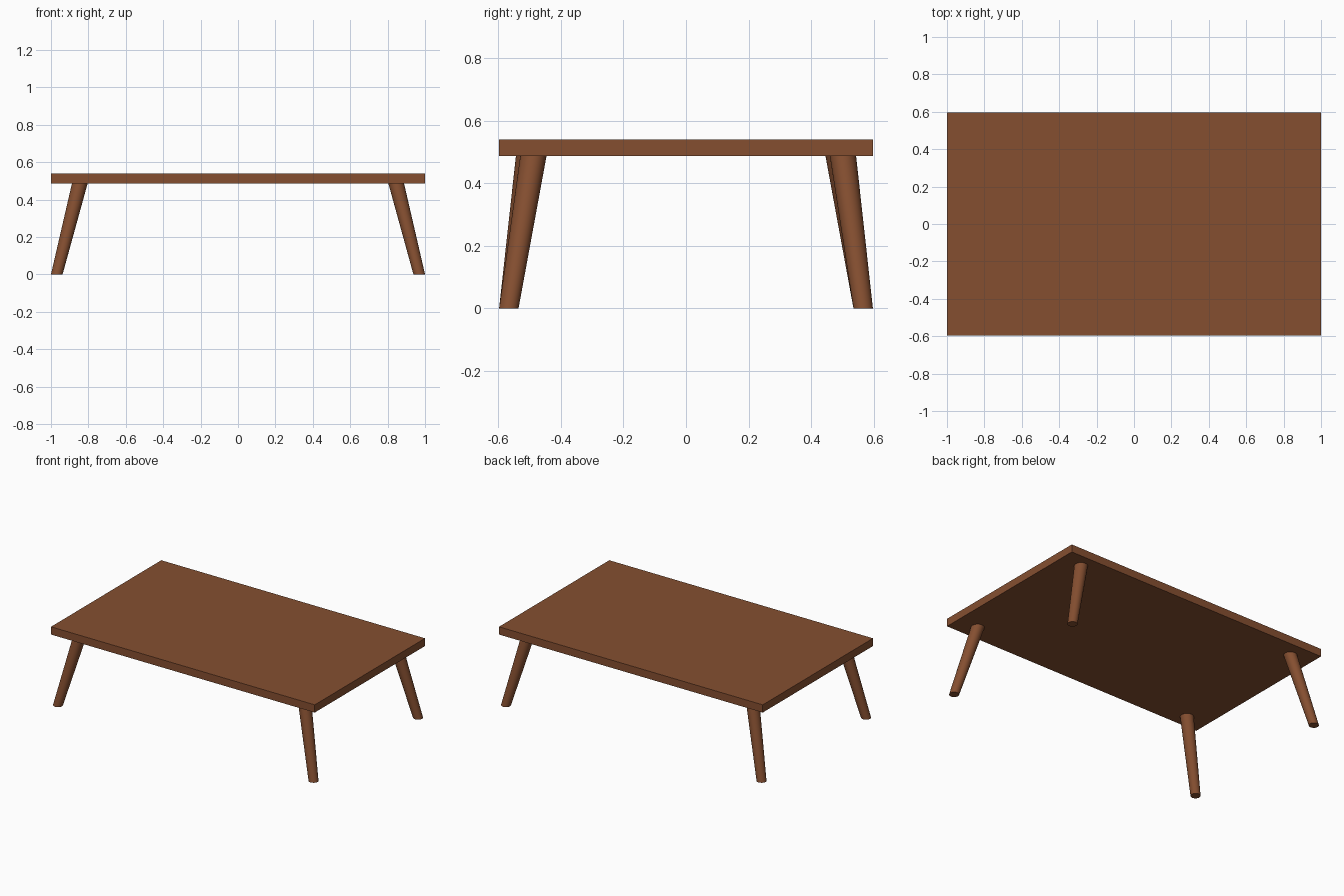
import bpy, bmesh, math
from mathutils import Vector

if "Cube" in bpy.data.objects:
    bpy.data.objects.remove(bpy.data.objects["Cube"])

TOP_Z, UNDER_Z = 0.54, 0.487
HALF_X, HALF_Y = 1.0, 0.597

wood = bpy.data.materials.new("brown wood")
wood.diffuse_color = (0.235, 0.078, 0.030, 1)
wood.use_nodes = True
wood.node_tree.nodes["Principled BSDF"].inputs["Base Color"].default_value = wood.diffuse_color


def add_object(name, bm):
    mesh = bpy.data.meshes.new(name)
    bmesh.ops.recalc_face_normals(bm, faces=bm.faces)
    bm.to_mesh(mesh)
    bm.free()
    mesh.materials.append(wood)
    obj = bpy.data.objects.new(name, mesh)
    bpy.context.collection.objects.link(obj)
    return obj


# Flat rectangular top
bm = bmesh.new()
bmesh.ops.create_cube(bm, size=1)
for v in bm.verts:
    v.co = Vector((v.co.x * 2 * HALF_X, v.co.y * 2 * HALF_Y,
                   UNDER_Z + (v.co.z + 0.5) * (TOP_Z - UNDER_Z)))
add_object("table_top", bm)


def splayed_leg(name, foot, head, r_foot, r_head, sides=32):
    """Sheared tapered cylinder with level ends."""
    bm = bmesh.new()
    rings = []
    for (x, y, z), r in ((foot, r_foot), (head, r_head)):
        rings.append([bm.verts.new((x + r * math.cos(a), y + r * math.sin(a), z))
                      for a in (2 * math.pi * i / sides for i in range(sides))])
    low, high = rings
    for i in range(sides):
        j = (i + 1) % sides
        bm.faces.new((low[i], low[j], high[j], high[i])).smooth = True
    bm.faces.new(low)
    bm.faces.new(high)
    for e in bm.edges:
        if e.calc_face_angle(0) > math.radians(30) or abs(e.verts[0].co.z - e.verts[1].co.z) < 1e-6:
            e.smooth = False
    return add_object(name, bm)


# Four legs; the heads are slightly twisted about the table centre
for sy, row in ((-1, "front"), (1, "back")):
    for sx, side in ((-1, "left"), (1, "right")):
        twist = 0.007 * sx
        splayed_leg(f"{row}_{side}_leg",
                    (sx * 0.969, sy * 0.566, 0),
                    (sx * 0.845, sy * 0.494 + twist, UNDER_Z + 0.003),
                    0.031, 0.042)
